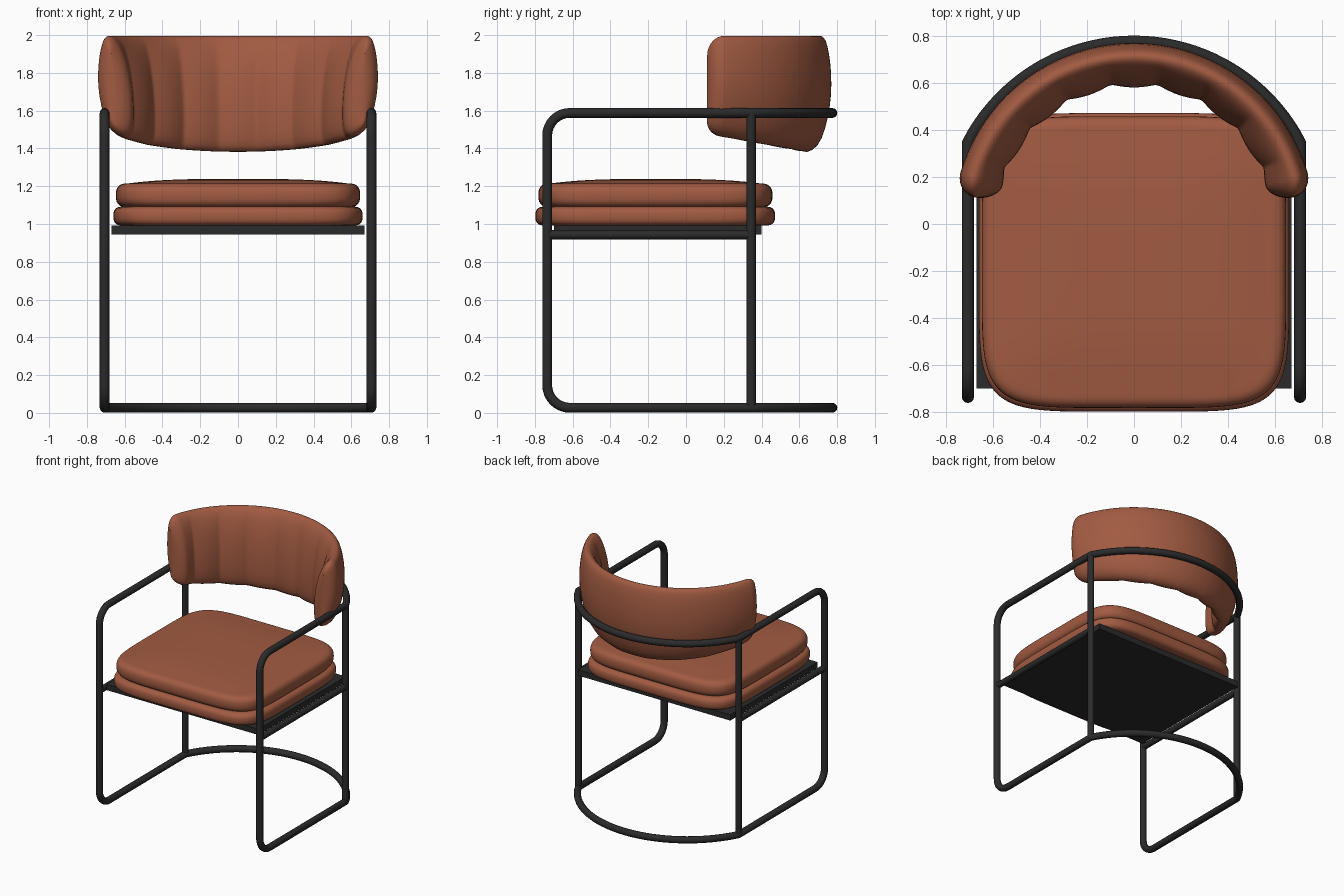
import bpy
import bmesh
from math import sin, cos, pi, radians, sqrt, asin, copysign

cube = bpy.data.objects.get("Cube")
if cube:
    bpy.data.objects.remove(cube, do_unlink=True)


def material(name, rgb):
    m = bpy.data.materials.new(name)
    m.use_nodes = True
    m.diffuse_color = (*rgb, 1)
    m.node_tree.nodes["Principled BSDF"].inputs["Base Color"].default_value = (*rgb, 1)
    return m


leather = material("tan_leather", (0.36, 0.105, 0.054))
metal = material("black_metal", (0.024, 0.024, 0.024))


def tube(name, points, radius, cyclic=False):
    curve = bpy.data.curves.new(name, "CURVE")
    curve.dimensions = "3D"
    curve.bevel_depth = radius
    curve.bevel_resolution = 4
    curve.use_fill_caps = True
    spline = curve.splines.new("POLY")
    spline.points.add(len(points) - 1)
    for p, co in zip(spline.points, points):
        p.co = (*co, 1)
    spline.use_cyclic_u = cyclic
    spline.use_smooth = True
    curve.materials.append(metal)
    obj = bpy.data.objects.new(name, curve)
    bpy.context.collection.objects.link(obj)
    return obj


def loft(name, rings, mat):
    """Skin closed rings of equal length and cap both ends."""
    bm = bmesh.new()
    loops = [[bm.verts.new(p) for p in ring] for ring in rings]
    for a, b in zip(loops, loops[1:]):
        for i in range(len(a)):
            j = (i + 1) % len(a)
            bm.faces.new((a[i], a[j], b[j], b[i]))
    bm.faces.new(loops[0][::-1])
    bm.faces.new(loops[-1])
    bmesh.ops.recalc_face_normals(bm, faces=bm.faces)
    mesh = bpy.data.meshes.new(name)
    bm.to_mesh(mesh)
    bm.free()
    mesh.shade_smooth()
    mesh.materials.append(mat)
    obj = bpy.data.objects.new(name, mesh)
    bpy.context.collection.objects.link(obj)
    return obj


# Frame: one closed tube, two side loops joined by two rear arcs
HX, REAR, FRONT, LOW, HIGH, BEND = 0.706, 0.345, -0.735, 0.027, 1.588, 0.12
SAG = 0.43
R = (HX ** 2 + SAG ** 2) / (2 * SAG)
HALF = asin(HX / R)


def rear_arc(z, direction):
    steps = 40
    angles = [direction * HALF * (2 * i / steps - 1) for i in range(steps + 1)]
    return [(R * sin(a), REAR + SAG - R + R * cos(a), z) for a in angles]


def side_bends(x, going_up):
    pts = []
    for cz, start in ((LOW + BEND, 270), (HIGH - BEND, 180)):
        for i in range(9):
            a = radians(start - 90 * i / 8)
            pts.append((x, FRONT + BEND + BEND * cos(a), cz + BEND * sin(a)))
    return pts if going_up else pts[::-1]


path = (rear_arc(LOW, 1) + side_bends(HX, True)
        + rear_arc(HIGH, -1) + side_bends(-HX, False))
tube("tube_frame", path, 0.026, True)

# Rear legs and seat rails
for side, x in (("left", HX), ("right", -HX)):
    tube(side + "_rear_leg", [(x, REAR, LOW), (x, REAR, HIGH)], 0.025)
    tube(side + "_seat_rail", [(x, FRONT, 0.943), (x, REAR, 0.943)], 0.024)

# Seat plate
bpy.ops.mesh.primitive_cube_add(size=1, location=(0, -0.15, 0.968))
plate = bpy.context.object
plate.name = "seat_plate"
plate.scale = (1.34, 1.1, 0.046)
plate.data.materials.append(metal)


# Seat cushions: superellipse outlines stacked along a rounded edge profile
def cushion(name, hx, hy, cy, bottom, top, crown, edge):
    def ring(inset, z):
        pts = []
        for i in range(96):
            a = 2 * pi * i / 96
            c, s = cos(a), sin(a)
            x = copysign(abs(c) ** (2 / 5.5), c) * (hx - inset)
            y = copysign(abs(s) ** (2 / 5.5), s) * (hy - inset)
            pts.append((x, cy + y, z))
        return pts

    half = (top - bottom) / 2
    rings = [ring(0.3, bottom)]
    for i in range(15):
        a = -pi / 2 + pi * i / 14
        h = copysign(abs(sin(a)) ** 0.75, a)
        rings.append(ring(edge * (1 - cos(a) ** 0.75), bottom + half + half * h))
    for i in range(1, 8):
        t = i / 8
        inset = edge + (hy - edge) * t
        rings.append(ring(inset, top + crown * (1 - (1 - t) ** 3)))
    return loft(name, rings, leather)


cushion("lower_cushion", 0.66, 0.635, -0.163, 0.992, 1.092, 0.0, 0.05)
cushion("upper_cushion", 0.647, 0.62, -0.162, 1.088, 1.215, 0.024, 0.065)

# Backrest: a padded lens section (radius, height share) swept round the sitter
section = [(0.65, 0), (0.70, 0.05), (0.738, 0.2), (0.764, 0.4), (0.772, 0.58),
           (0.765, 0.78), (0.748, 0.92), (0.733, 0.98), (0.71, 1), (0.685, 0.98),
           (0.66, 0.91), (0.632, 0.75), (0.61, 0.52), (0.6, 0.28),
           (0.605, 0.1), (0.62, 0.02)]
MID, TOP, ROUND = 0.68, 2.0, 0.085
END = radians(80.5)
rings = []
count = 140
for i in range(count + 1):
    # Sample densely near the ends for a round edge
    a = END * sin(pi / 2 * (2 * i / count - 1))
    u = max(0, 1 - (END - abs(a)) * MID / ROUND)
    k = max(0.03, sqrt(max(0, 1 - u * u)))
    base = 1.38 + 0.17 * (0.65 - MID * cos(a))
    low, high = base + 0.07 * (1 - k), TOP - 0.1 * (1 - k)
    channel = 0.022 * abs(cos(pi * a / radians(19))) ** 0.8
    ring = []
    for r, h in section:
        if r < MID:
            r -= channel * min(1, (MID - r) / 0.06)
        r = MID + (r - MID) * k
        ring.append((r * sin(a), r * cos(a), low + (high - low) * h))
    rings.append(ring)
back = loft("backrest_pad", rings, leather)
sub = back.modifiers.new("soften", "SUBSURF")
sub.levels = sub.render_levels = 1
